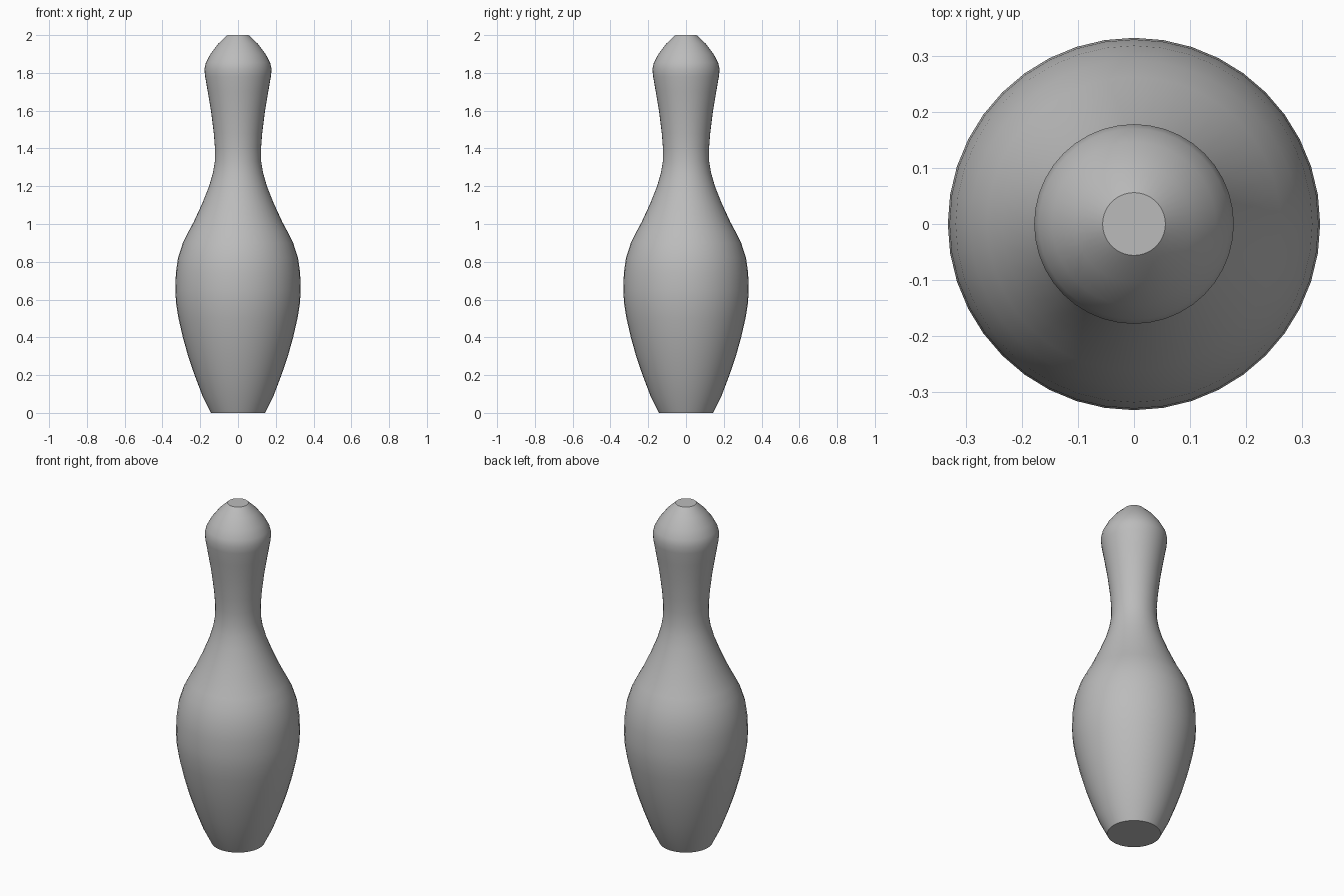
import bpy, math

if "Cube" in bpy.data.objects:
    bpy.data.objects.remove(bpy.data.objects["Cube"])

# Lathe profile (radius, height)
PROFILE = [(0.143, 0.0), (0.188, 0.09), (0.230, 0.20), (0.264, 0.30), (0.292, 0.40),
           (0.315, 0.50), (0.328, 0.58), (0.332, 0.65), (0.329, 0.74), (0.318, 0.82),
           (0.292, 0.90), (0.262, 0.96), (0.235, 1.01), (0.189, 1.11), (0.153, 1.20),
           (0.133, 1.27), (0.123, 1.33), (0.122, 1.40), (0.128, 1.48), (0.143, 1.60),
           (0.160, 1.70), (0.174, 1.78), (0.178, 1.82), (0.170, 1.855), (0.146, 1.90),
           (0.104, 1.955), (0.056, 2.0)]
SIDES = 40

verts, faces = [], []
for r, z in PROFILE:
    for i in range(SIDES):
        a = 2 * math.pi * i / SIDES
        verts.append((r * math.cos(a), r * math.sin(a), z))
for k in range(len(PROFILE) - 1):
    for i in range(SIDES):
        j = (i + 1) % SIDES
        a, b = k * SIDES, (k + 1) * SIDES
        faces.append((a + i, a + j, b + j, b + i))

# Flat base and flat top
faces.append(tuple(reversed(range(SIDES))))
faces.append(tuple(range(len(verts) - SIDES, len(verts))))

mesh = bpy.data.meshes.new("pin_body")
mesh.from_pydata(verts, [], faces)
mesh.update()
pin = bpy.data.objects.new("pin_body", mesh)
bpy.context.collection.objects.link(pin)

# Single plain grey
grey = bpy.data.materials.new("plain_grey")
grey.diffuse_color = (0.5, 0.5, 0.5, 1)
grey.use_nodes = True
grey.node_tree.nodes["Principled BSDF"].inputs["Base Color"].default_value = grey.diffuse_color
mesh.materials.append(grey)

# Smooth sides, sharp rims
bpy.context.view_layer.objects.active = pin
pin.select_set(True)
bpy.ops.object.shade_smooth_by_angle(angle=math.radians(30))
